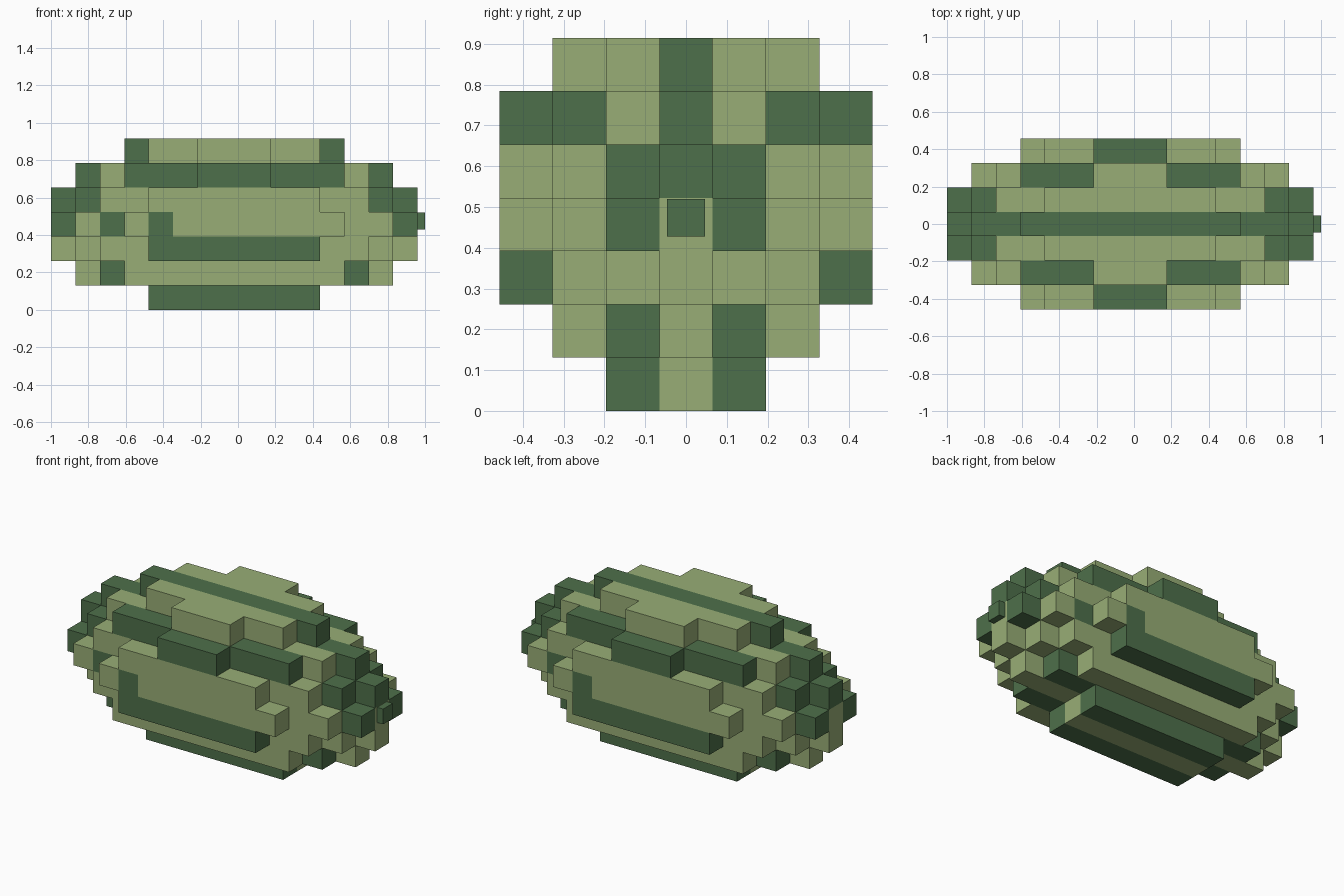
import bpy, bmesh
from mathutils import Vector

if "Cube" in bpy.data.objects:
    bpy.data.objects.remove(bpy.data.objects["Cube"])

V = 0.1307          # block size
X0 = -1.0           # left end of the block grid


def material(name, rgb):
    m = bpy.data.materials.new(name)
    m.diffuse_color = (*rgb, 1)
    m.use_nodes = True
    m.node_tree.nodes["Principled BSDF"].inputs["Base Color"].default_value = m.diffuse_color
    return m


light = material("light green rind", (0.314, 0.423, 0.181))
dark = material("dark green stripe", (0.076, 0.162, 0.069))

# Each layer from the ground up: (half length in blocks, colour) for the bars
# at distance 0, 1, 2, 3 from the middle
LAYERS = [
    [(3, "L"), (3, "D")],
    [(6, "L"), (5, "D"), (4, "L")],
    [(7, "L"), (6, "L"), (5, "L"), (3, "D")],
    [(7, "L"), (7, "D"), (6, "L"), (4, "L")],
    [(7, "D"), (6, "D"), (5, "L"), (3, "L")],
    [(6, "D"), (5, "L"), (4, "D"), (1, "D")],
    [(4, "D"), (3, "L"), (1, "L")],
]

# Fill the block grid
blocks = {}
for k, bars in enumerate(LAYERS):
    for d, (half, colour) in enumerate(bars):
        for j in {d, -d}:
            for i in range(-half, half + 1):
                blocks[i, j, k] = 1 if colour == "D" else 0

# Odd dark blocks on the sides, turned half round for the back
for i, j in ((-5, -2), (-3, -3)):
    blocks[i, j, 3] = 1
    blocks[-i, -j, 3] = 1


def make_object(name, bm, mats):
    me = bpy.data.meshes.new(name)
    bm.to_mesh(me)
    bm.free()
    for m in mats:
        me.materials.append(m)
    ob = bpy.data.objects.new(name, me)
    bpy.context.collection.objects.link(ob)
    return ob


# Melon body: only the outside faces of the blocks
bm = bmesh.new()
for (i, j, k), mat in blocks.items():
    centre = Vector((X0 + (i + 7.5) * V, j * V, (k + 0.5) * V))
    for axis in range(3):
        for sign in (-1, 1):
            step = [0, 0, 0]
            step[axis] = sign
            if (i + step[0], j + step[1], k + step[2]) in blocks:
                continue
            n = Vector(step)
            u = Vector([1.0 if a == (axis + 1) % 3 else 0.0 for a in range(3)])
            w = n.cross(u)
            corners = [(-1, -1), (1, -1), (1, 1), (-1, 1)]
            face = bm.faces.new([bm.verts.new(centre + (n + u * a + w * b) * V / 2)
                                 for a, b in corners])
            face.material_index = mat
bmesh.ops.remove_doubles(bm, verts=bm.verts, dist=0.001)
make_object("melon_body", bm, [light, dark])

# Stem stub on the right end
bm = bmesh.new()
bmesh.ops.create_cube(bm, size=1)
for v in bm.verts:
    v.co = Vector((0.975 + v.co.x * 0.05, v.co.y * 0.092, 0.474 + v.co.z * 0.092))
make_object("stem", bm, [dark])
